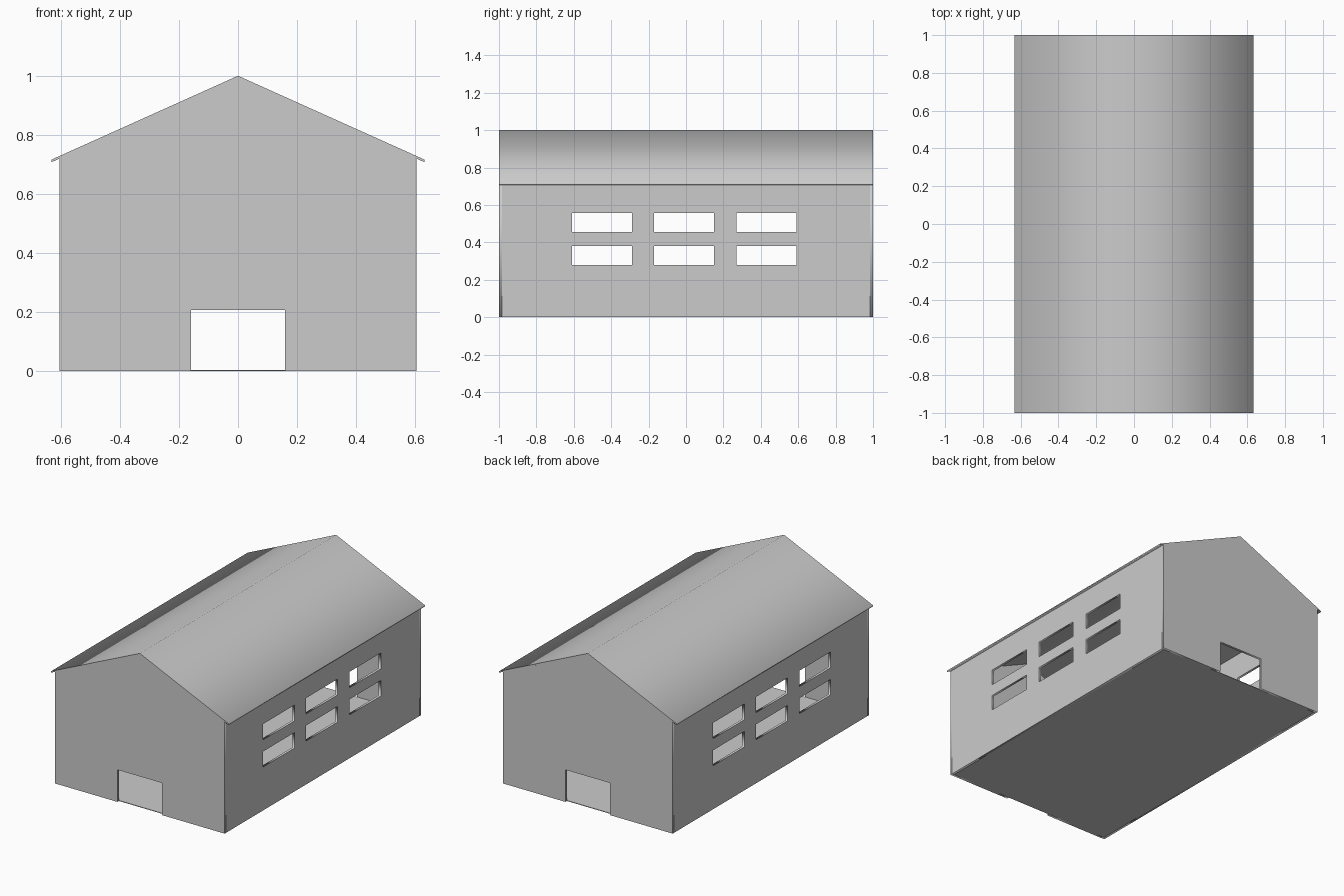
import bpy
from math import radians

if "Cube" in bpy.data.objects:
    bpy.data.objects.remove(bpy.data.objects["Cube"])

HALF_W, HALF_L, WALL = 0.605, 1.0, 0.015   # half width, half length, wall thickness
EAVE_X, RIDGE_Z, EAVE_Z = 0.632, 1.0, 0.716
ROOF_T = 0.009
SLOPE = (RIDGE_Z - EAVE_Z) / EAVE_X
WALL_TOP = RIDGE_Z - ROOF_T - SLOPE * HALF_W

FACING_FRONT = (radians(90), 0, 0)            # outline in x-z, thickness along y
FACING_SIDE = (radians(90), 0, radians(90))   # outline in y-z, thickness along x


def rect(x0, x1, y0, y1):
    return [(x0, y0), (x1, y0), (x1, y1), (x0, y1)]


def panel(name, loops, thickness, location, rotation=(0, 0, 0)):
    """Flat slab from an outline plus optional hole outlines."""
    curve = bpy.data.curves.new(name, 'CURVE')
    curve.dimensions = '2D'
    curve.fill_mode = 'BOTH'
    curve.extrude = thickness / 2
    for loop in loops:
        spline = curve.splines.new('POLY')
        spline.points.add(len(loop) - 1)
        for point, (x, y) in zip(spline.points, loop):
            point.co = (x, y, 0, 1)
        spline.use_cyclic_u = True
    obj = bpy.data.objects.new(name, curve)
    obj.location, obj.rotation_euler = location, rotation
    bpy.context.collection.objects.link(obj)
    bpy.ops.object.select_all(action='DESELECT')
    obj.select_set(True)
    bpy.context.view_layer.objects.active = obj
    bpy.ops.object.convert(target='MESH')
    return bpy.context.object


# Gable end walls with a doorway notch
gable = [(-HALF_W, 0), (-0.16, 0), (-0.16, 0.207), (0.16, 0.207), (0.16, 0),
         (HALF_W, 0), (HALF_W, WALL_TOP), (0, RIDGE_Z - ROOF_T), (-HALF_W, WALL_TOP)]
for name, side in (("front_wall", -1), ("back_wall", 1)):
    panel(name, [gable], WALL, (0, side * (HALF_L - WALL / 2), 0), FACING_FRONT)

# Long side walls with two rows of three windows
inner_l = HALF_L - WALL
windows = [rect(y, y + 0.32, z0, z1)
           for y in (-0.61, -0.17, 0.27)
           for z0, z1 in ((0.28, 0.38), (0.455, 0.557))]
for name, side in (("left_wall", -1), ("right_wall", 1)):
    panel(name, [rect(-inner_l, inner_l, 0, WALL_TOP)] + windows, WALL,
          (side * (HALF_W - WALL / 2), 0, 0), FACING_SIDE)

# Thin floor between the walls
inner_w = HALF_W - WALL
panel("floor", [rect(-inner_w, inner_w, -inner_l, inner_l)], 0.004, (0, 0, 0.002))

# Folded roof sheet overhanging the side walls
roof = [(-EAVE_X, EAVE_Z), (-EAVE_X, EAVE_Z - ROOF_T), (0, RIDGE_Z - ROOF_T),
        (EAVE_X, EAVE_Z - ROOF_T), (EAVE_X, EAVE_Z), (0, RIDGE_Z)]
panel("roof", [roof], 2 * HALF_L, (0, 0, 0), FACING_FRONT)
